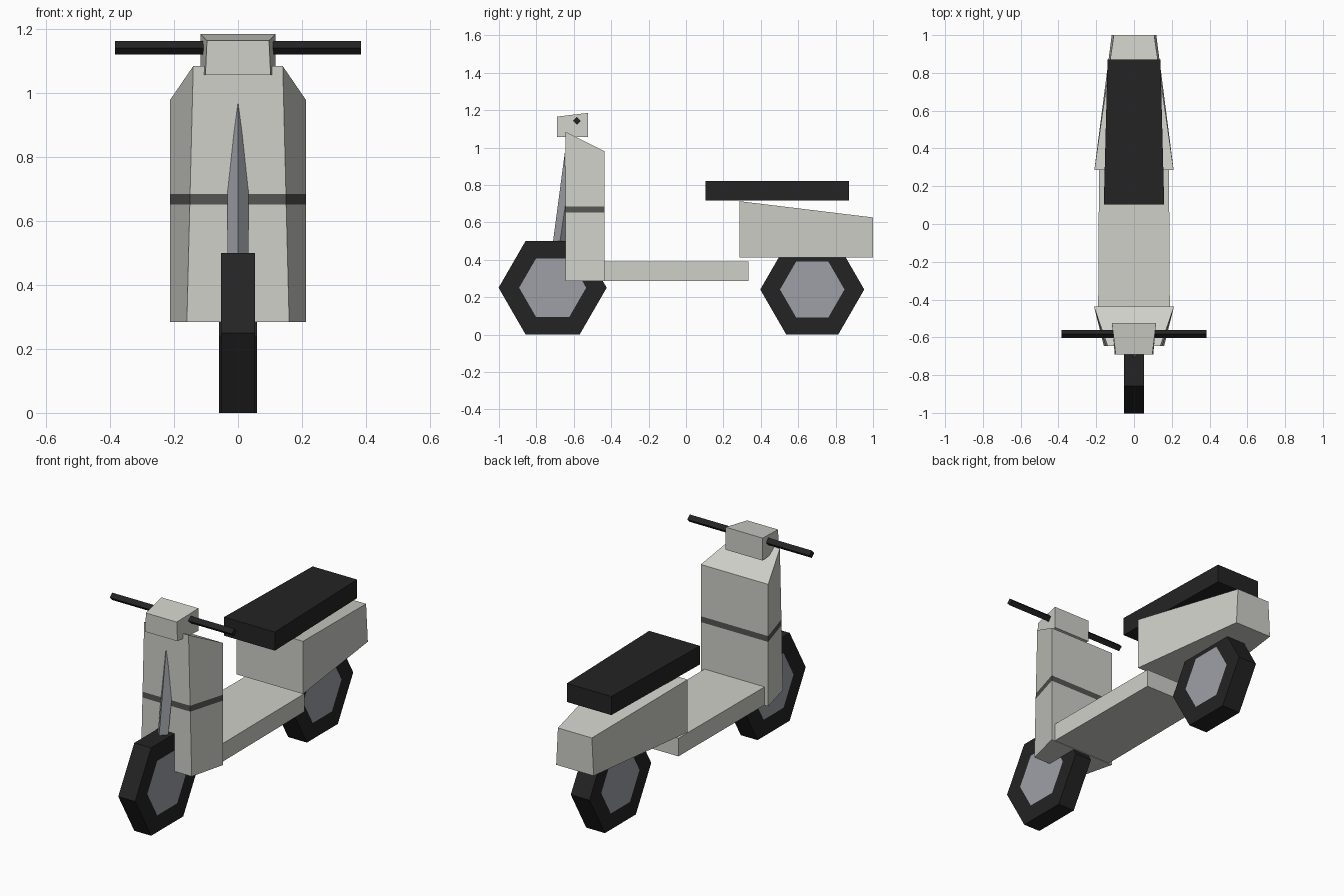
import bpy, bmesh, math
from mathutils import Vector, Matrix

if "Cube" in bpy.data.objects:
    bpy.data.objects.remove(bpy.data.objects["Cube"])


def make_material(name, colour):
    mat = bpy.data.materials.new(name)
    mat.use_nodes = True
    mat.diffuse_color = (*colour, 1)
    mat.node_tree.nodes["Principled BSDF"].inputs["Base Color"].default_value = (*colour, 1)
    return mat


PAINT = make_material("pale grey paint", (0.62, 0.63, 0.58))
BLACK = make_material("black rubber", (0.017, 0.017, 0.017))
METAL = make_material("blue grey metal", (0.34, 0.35, 0.38))
STRIPE = make_material("dark grey stripe", (0.09, 0.09, 0.085))


def finish(name, bm, *materials):
    bmesh.ops.recalc_face_normals(bm, faces=bm.faces)
    mesh = bpy.data.meshes.new(name)
    bm.to_mesh(mesh)
    bm.free()
    for mat in materials:
        mesh.materials.append(mat)
    obj = bpy.data.objects.new(name, mesh)
    bpy.context.collection.objects.link(obj)
    return obj


def tapered_block(front, rear):
    """Block between two ends, each: y, bottom half width, top half width, bottom z, top z."""
    bm = bmesh.new()
    rings = []
    for y, wb, wt, zb, zt in (front, rear):
        rings.append([bm.verts.new(p) for p in
                      ((-wb, y, zb), (wb, y, zb), (wt, y, zt), (-wt, y, zt))])
    a, b = rings
    bm.faces.new(a)
    bm.faces.new(b[::-1])
    for i in range(4):
        j = (i + 1) % 4
        bm.faces.new((a[i], a[j], b[j], b[i]))
    return bm


def prism(sides, radius, length, y, z):
    """Prism lying along x with a corner pointing forward."""
    bm = bmesh.new()
    place = Matrix.Translation((0, y, z)) @ Matrix.Rotation(math.pi / 2, 4, "Y")
    bmesh.ops.create_cone(bm, cap_ends=True, segments=sides, radius1=radius,
                          radius2=radius, depth=length, matrix=place)
    return bm


def wheel(name, radius, width, y):
    bm = prism(6, radius, width, y, radius * math.cos(math.pi / 6))
    # hub discs inset into both side faces
    caps = [f for f in bm.faces if len(f.verts) == 6]
    bmesh.ops.inset_individual(bm, faces=caps, thickness=radius * 0.38)
    for f in caps:
        f.material_index = 1
    return finish(name, bm, BLACK, METAL)


# Wheels
wheel("front_wheel", 0.289, 0.106, -0.713)
wheel("rear_wheel", 0.278, 0.118, 0.675)

# Leg shield with a painted band around it
shield = tapered_block((-0.645, 0.16, 0.14, 0.285, 1.085), (-0.437, 0.212, 0.212, 0.285, 0.98))
BAND = (0.652, 0.685)
for height in BAND:
    bmesh.ops.bisect_plane(shield, geom=shield.verts[:] + shield.edges[:] + shield.faces[:],
                           plane_co=(0, 0, height), plane_no=(0, 0, 1))
for face in shield.faces:
    if BAND[0] < face.calc_center_median().z < BAND[1]:
        face.material_index = 1
finish("leg_shield", shield, PAINT, STRIPE)

# Footboard, rear body and seat
finish("footboard", tapered_block((-0.5, 0.19, 0.19, 0.287, 0.39),
                                  (0.333, 0.185, 0.185, 0.287, 0.39)), PAINT)
finish("rear_body", tapered_block((0.285, 0.21, 0.21, 0.413, 0.713),
                                  (1.0, 0.118, 0.107, 0.413, 0.626)), PAINT)
finish("seat", tapered_block((0.103, 0.16, 0.16, 0.716, 0.822),
                             (0.872, 0.14, 0.14, 0.716, 0.822)), BLACK)

# Steering head and handlebar
finish("steering_head", tapered_block((-0.69, 0.102, 0.097, 1.057, 1.165),
                                      (-0.523, 0.117, 0.117, 1.057, 1.185)), PAINT)
finish("handlebar", prism(4, 0.021, 0.77, -0.583, 1.142), BLACK)

# Creased front blade above the wheel
blade = bmesh.new()
outline = ((0, -0.712, 0.49), (0, -0.648, 0.972), (0.033, -0.64, 0.725), (0.033, -0.675, 0.49),
           (0, -0.64, 0.49))
for side in (1, -1):
    ridge, tip, shoulder, foot, back = [blade.verts.new((x * side, y, z)) for x, y, z in outline]
    for corners in ((ridge, foot, shoulder, tip), (foot, back, shoulder),
                    (back, tip, shoulder), (ridge, back, foot)):
        blade.faces.new(corners)
bmesh.ops.remove_doubles(blade, verts=blade.verts, dist=0.0001)
finish("front_blade", blade, METAL)
